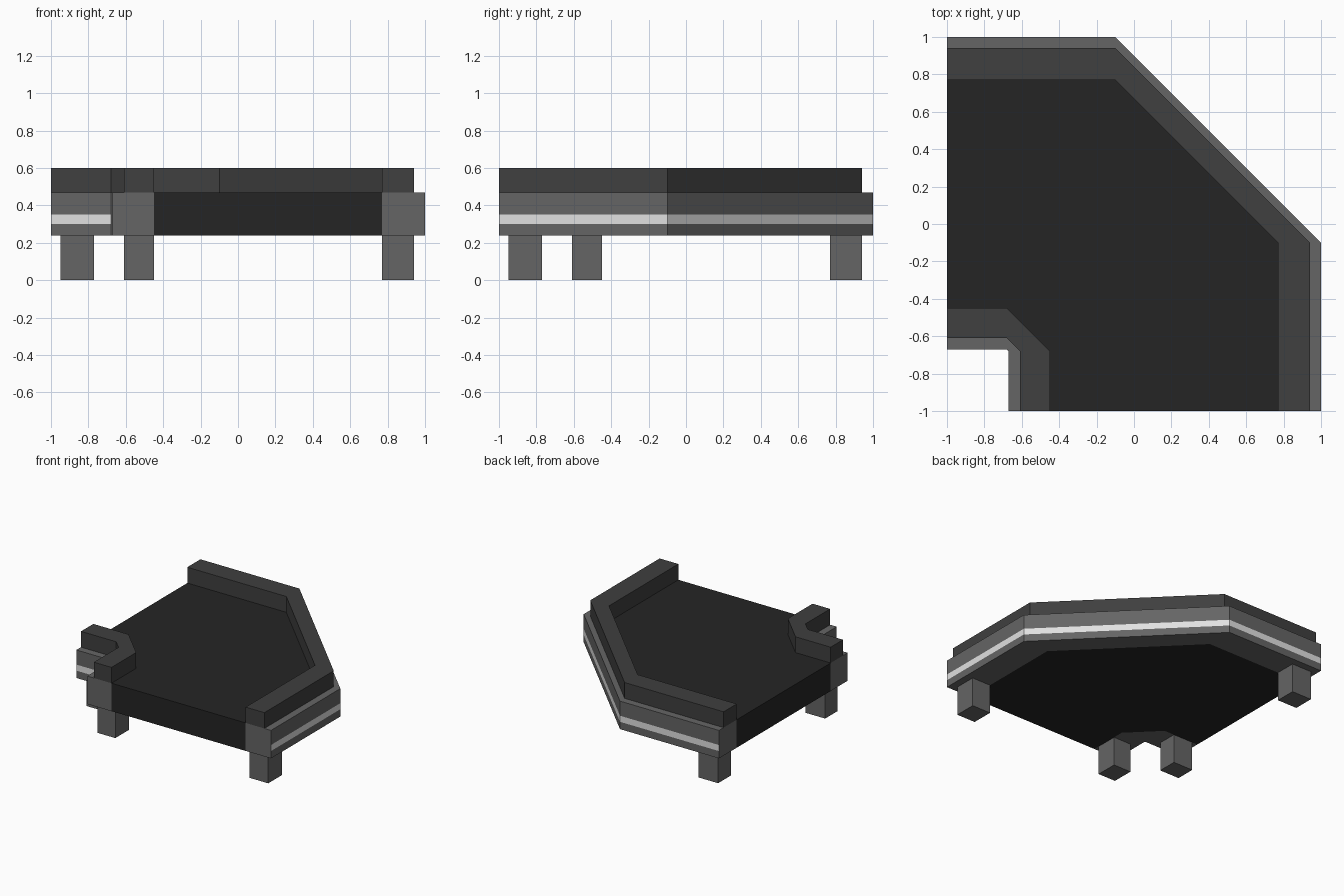
import bpy
import bmesh

cube = bpy.data.objects.get("Cube")
if cube:
    bpy.data.objects.remove(cube, do_unlink=True)


def make_material(name, value):
    mat = bpy.data.materials.new(name)
    mat.use_nodes = True
    color = (value, value, value, 1)
    mat.diffuse_color = color
    bsdf = mat.node_tree.nodes["Principled BSDF"]
    bsdf.inputs["Base Color"].default_value = color
    bsdf.inputs["Roughness"].default_value = 0.8
    return mat


ASPHALT = make_material("dark asphalt", 0.018)
RAIL = make_material("charcoal rail", 0.05)
BEAM = make_material("mid grey beam", 0.13)
STRIPE = make_material("light grey stripe", 0.75)

BASE, DECK_TOP, RAIL_TOP = 0.24, 0.47, 0.60
STRIPE_BAND = (0.30, 0.35)


def corner_path(kink, edge):
    """Corner line with a cut diagonal, symmetric across x = y."""
    half = [(-1, edge), (kink, edge)]
    return half + [(y, x) for x, y in reversed(half)]


def prism(name, outline, levels, materials, striped_sides=()):
    """Extrude an outline through z levels; the second band of some sides is striped."""
    bm = bmesh.new()
    rings = [[bm.verts.new((x, y, z)) for x, y in outline] for z in levels]
    count = len(outline)
    bm.faces.new(rings[0])
    bm.faces.new(rings[-1])
    for band, (low, high) in enumerate(zip(rings, rings[1:])):
        for side in range(count):
            nxt = (side + 1) % count
            face = bm.faces.new((low[side], low[nxt], high[nxt], high[side]))
            if band == 1 and side in striped_sides:
                face.material_index = 1
    bmesh.ops.recalc_face_normals(bm, faces=bm.faces)
    mesh = bpy.data.meshes.new(name)
    bm.to_mesh(mesh)
    bm.free()
    for mat in materials:
        mesh.materials.append(mat)
    obj = bpy.data.objects.new(name, mesh)
    bpy.context.collection.objects.link(obj)
    return obj


def band_outline(kink, exposed, inward):
    return corner_path(kink, exposed) + corner_path(kink, inward)[::-1]


# Road deck between the two borders
deck = corner_path(-0.10, 0.77) + corner_path(-0.68, -0.45)[::-1]
prism("road_deck", deck, (BASE, DECK_TOP), [ASPHALT])

# Side beams with a light stripe, topped by set-back guard rails
for label, kink, edge, rail_edge, inward, sides in (
        ("outer", -0.10, 1.00, 0.94, 0.77, (0, 1, 2)),
        ("inner", -0.68, -0.67, -0.61, -0.45, (0, 2))):
    prism(label + "_beam", band_outline(kink, edge, inward),
          (BASE, *STRIPE_BAND, DECK_TOP), [BEAM, STRIPE], sides)
    prism(label + "_rail", band_outline(kink, rail_edge, inward),
          (DECK_TOP, RAIL_TOP), [RAIL])

# Square support legs near the two open ends, mirrored across the diagonal
for label, low, high in (("outer", 0.77, 0.94), ("inner", -0.61, -0.45)):
    footprint = [(-0.95, low), (-0.77, low), (-0.77, high), (-0.95, high)]
    prism(label + "_side_leg", footprint, (0, BASE), [BEAM])
    prism(label + "_front_leg", [(y, x) for x, y in footprint], (0, BASE), [BEAM])
